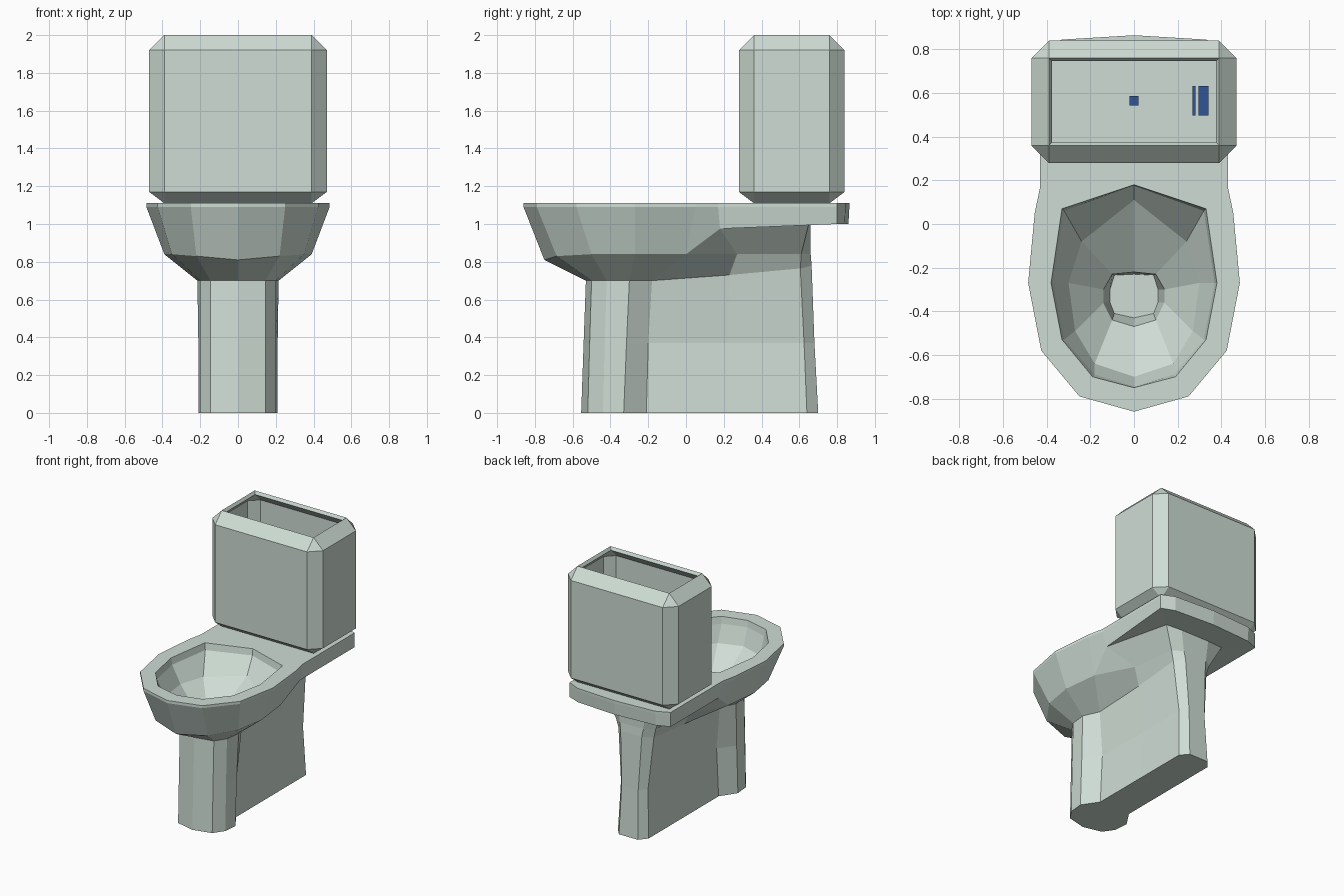
import bpy, bmesh
from mathutils import Matrix

if "Cube" in bpy.data.objects:
    bpy.data.objects.remove(bpy.data.objects["Cube"])


def material(name, color):
    m = bpy.data.materials.new(name)
    m.diffuse_color = color
    m.use_nodes = True
    m.node_tree.nodes["Principled BSDF"].inputs["Base Color"].default_value = m.diffuse_color
    return m


PORCELAIN = material("porcelain", (0.62, 0.72, 0.66, 1))
BLUE = material("blue", (0.03, 0.09, 0.3, 1))


def finish(bm, name, mat):
    bmesh.ops.recalc_face_normals(bm, faces=bm.faces)
    me = bpy.data.meshes.new(name)
    bm.to_mesh(me)
    bm.free()
    me.materials.append(mat)
    ob = bpy.data.objects.new(name, me)
    bpy.context.collection.objects.link(ob)
    return ob


def flat(points, z):
    return [(x, y, z) for x, y in points]


def cube(center, size):
    bm = bmesh.new()
    bmesh.ops.create_cube(bm, size=1, matrix=Matrix.Translation(center) @ Matrix.Diagonal((*size, 1)))
    return bm


def loft(name, halves, mat):
    """Skin half outlines (front centre to back centre), mirrored across x."""
    bm = bmesh.new()
    rings = []
    for half in halves:
        full = half + [(-x, y, z) for x, y, z in half[-2:0:-1]]
        rings.append([bm.verts.new(p) for p in full])
    n = len(rings[0])
    for a, b in zip(rings, rings[1:]):
        for i in range(n):
            j = (i + 1) % n
            bm.faces.new((a[i], a[j], b[j], b[i]))
    bm.faces.new(rings[0])
    bm.faces.new(rings[-1])
    bmesh.ops.remove_doubles(bm, verts=bm.verts, dist=0.0005)
    return finish(bm, name, mat)


def opening(points, z):
    # six-point bowl outline padded to match the outer outline
    p = flat(points, z)
    return p[:5] + [p[4]] + [p[5]] * 3


# Pedestal: floor outline, waist and top
foot = flat([(0, -.555), (.145, -.52), (.2, -.44), (.21, -.33), (.13, -.21),
             (.13, .22), (.13, .64), (.08, .70), (0, .70)], 0)
waist = flat([(0, -.542), (.145, -.51), (.2, -.43), (.21, -.315), (.12, -.2),
              (.115, .22), (.115, .625), (.07, .68), (0, .68)], .37)
neck = [(0, -.53, .70), (.145, -.50, .70), (.2, -.42, .70), (.215, -.30, .70), (.16, -.18, .70),
        (.15, .23, .73), (.15, .605, .765), (.09, .665, .78), (0, .665, .78)]

# Underside of bowl and rear shelf
belly = [(0, -.75, .81), (.22, -.685, .83), (.35, -.50, .84), (.39, -.27, .84), (.36, 0, .84)]
under = belly + [(.22, .27, .84), (.17, .61, .84), (.10, .66, .84), (0, .66, .84)]
shelf_in = belly + [(.40, .18, .975), (.25, .65, 1), (.12, .66, 1), (0, .66, 1)]
shelf = belly + [(.40, .18, .975), (.43, .80, 1), (.33, .84, 1), (0, .86, 1)]

# Rim outline
rim = [(0, -.86), (.25, -.79), (.425, -.58), (.485, -.27), (.455, .05),
       (.43, .17), (.43, .80), (.33, .845), (0, .865)]

# Bowl interior down to the drain
lip = [(0, -.75), (.19, -.70), (.33, -.53), (.38, -.27), (.33, .07), (0, .18)]
lip_low = [(0, -.745), (.18, -.69), (.32, -.53), (.37, -.27), (.32, .06), (0, .175)]
basin = [(0, -.70), (.18, -.64), (.27, -.49), (.30, -.27), (.24, -.08), (0, .11)]
drain = [(0, -.47), (.10, -.44), (.14, -.36), (.14, -.30), (.10, -.23), (0, -.22)]
sump = [(0, -.43), (.09, -.41), (.11, -.36), (.11, -.30), (.09, -.235), (0, -.23)]

loft("bowl_and_pedestal", [
    foot, waist, neck, under, shelf_in, shelf, flat(rim, 1.09), flat(rim, 1.11),
    opening(lip, 1.11), opening(lip_low, 1.06), opening(basin, .93),
    opening(drain, .76), opening(sump, .64)], PORCELAIN)

# Tank: chamfered box, open on top, with wall thickness
bm = cube((0, .56, 1.555), (.94, .56, .89))
bmesh.ops.bevel(bm, geom=bm.edges[:], offset=.08, segments=1, affect='EDGES')
for v in bm.verts:
    if 1.15 < v.co.z < 1.25:
        v.co.z = 1.17
bm.normal_update()
bmesh.ops.delete(bm, geom=[f for f in bm.faces if f.normal.z > .99], context='FACES')
tank = finish(bm, "tank", PORCELAIN)
wall = tank.modifiers.new("wall", 'SOLIDIFY')
wall.thickness = .03
wall.offset = -1

# Small fittings inside the tank
for name, center, size in [("flush_valve", (0, .565, 1.17), (.04, .045, .08)),
                           ("float_block", (.318, .565, 1.19), (.046, .135, .12)),
                           ("float_plate", (.275, .565, 1.19), (.012, .135, .12))]:
    finish(cube(center, size), name, BLUE)
